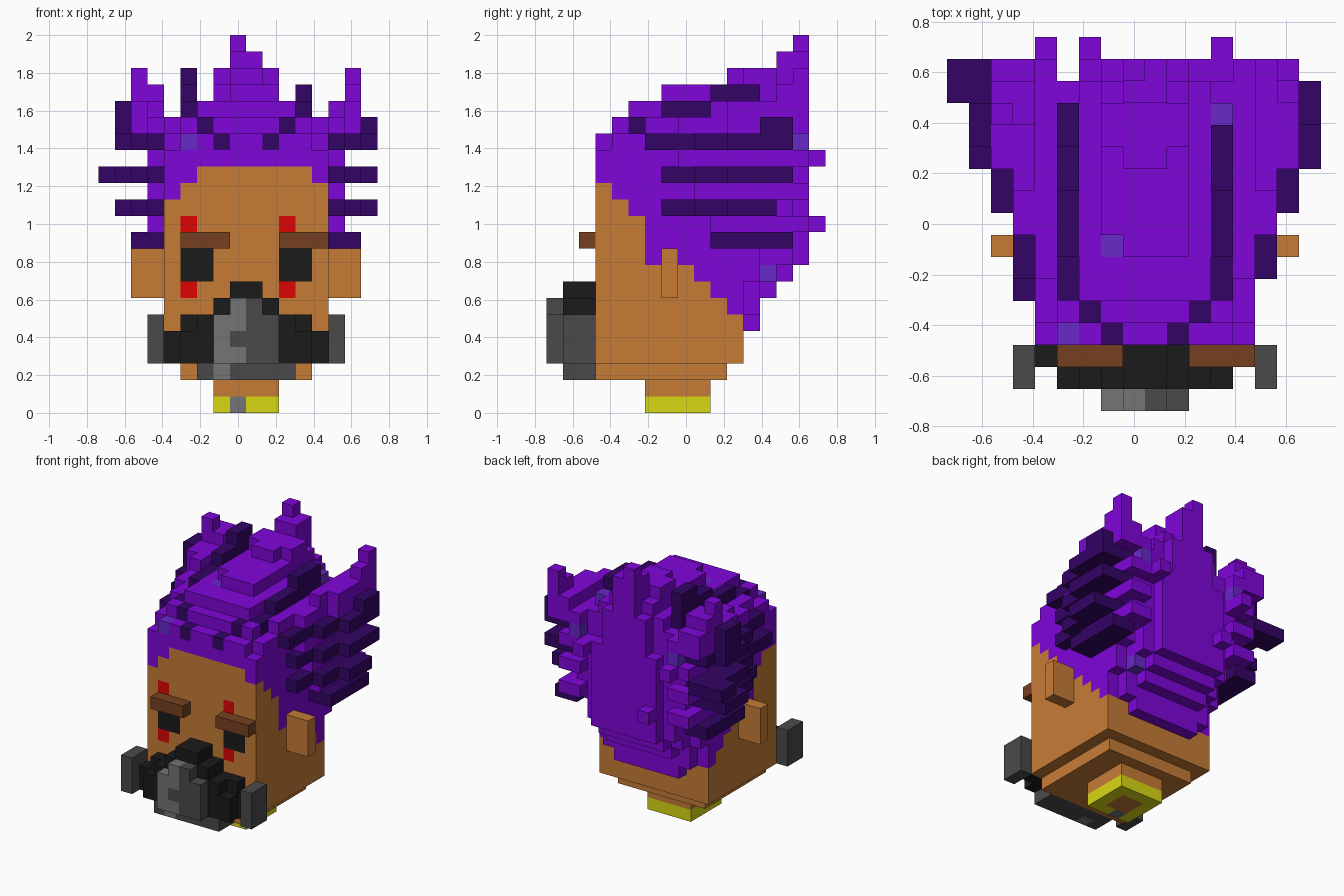
import bpy
import bmesh
from mathutils import Vector

default = bpy.data.objects.get("Cube")
if default:
    bpy.data.objects.remove(default, do_unlink=True)

UNIT = 2 / 23                       # edge length of one block
ORIGIN = Vector((8.5, 8.5, 0))      # grid point that sits at the world origin
PALETTE = {
    "skin": "c67c36", "purple": "7f06da", "dark purple": "330466",
    "pale violet": "6729c8", "black": "1b1b1b", "dark grey": "4a4a4a",
    "light grey": "757575", "brown": "764020", "red": "dc0404", "yellow": "d8d815",
}
cells = {}                          # grid position -> (part, colour)


def linear(channel):
    c = channel / 255
    return c / 12.92 if c <= 0.04045 else ((c + 0.055) / 1.055) ** 2.4


def make_material(name, code):
    rgba = [linear(v) for v in bytes.fromhex(code)] + [1]
    mat = bpy.data.materials.new(name)
    mat.use_nodes = True
    mat.diffuse_color = rgba
    shader = mat.node_tree.nodes["Principled BSDF"]
    shader.inputs["Base Color"].default_value = rgba
    shader.inputs["Roughness"].default_value = 0.8
    return mat


def box(part, colour, xs, ys, zs):
    """Fill a block of cells; later blocks replace earlier ones."""
    for x in range(*xs):
        for y in range(*ys):
            for z in range(*zs):
                cells[x, y, z] = (part, colour)


def pair(part, colour, xs, ys, zs):
    """Fill a block on the left and its mirror image on the right."""
    box(part, colour, xs, ys, zs)
    box(part, colour, (18 - xs[1], 18 - xs[0]), ys, zs)


# Neck with collar and its front clasp
box("neck", "skin", (7, 11), (6, 10), (0, 2))
box("collar", "yellow", (7, 11), (6, 10), (0, 1))
box("neck", "skin", (8, 10), (7, 9), (0, 1))
box("collar_clasp", "light grey", (8, 9), (6, 7), (0, 1))

# Head, chin and ears
box("head", "skin", (5, 13), (3, 11), (2, 3))
box("head", "skin", (4, 14), (3, 12), (3, 16))
pair("ears", "skin", (14, 16), (7, 8), (7, 10))

# Eyes, face paint and brows
for start in (5, 11):
    box("face_paint", "red", (start, start + 1), (3, 4), (7, 12))
    box("eyes", "black", (start, start + 2), (3, 4), (8, 10))
    box("head", "skin", (start, start + 1), (3, 4), (10, 11))
    box("brows", "brown", (start, start + 3), (2, 3), (10, 11))

# Breathing mask
box("mask", "black", (4, 14), (2, 3), (3, 5))
box("mask", "black", (5, 13), (2, 3), (3, 6))
box("mask", "black", (5, 13), (1, 2), (3, 5))
box("mask", "black", (6, 12), (1, 2), (5, 6))
box("mask", "black", (7, 11), (1, 3), (6, 7))
box("mask", "black", (8, 10), (1, 3), (7, 8))
box("mask_chin", "dark grey", (6, 12), (1, 3), (2, 3))
pair("mask_filters", "dark grey", (14, 15), (1, 3), (3, 6))
box("mask_snout", "dark grey", (7, 11), (0, 1), (3, 6))
box("mask_snout", "dark grey", (8, 10), (0, 1), (6, 7))
box("mask_snout", "light grey", (7, 8), (0, 1), (3, 6))
box("mask_snout", "light grey", (8, 9), (0, 1), (5, 7))
box("mask_snout", "light grey", (8, 9), (0, 1), (3, 4))
box("mask_chin", "light grey", (7, 8), (1, 2), (2, 3))

# Scalp: a stepped hairline falling towards the nape
for y, low in enumerate((15, 13, 12, 9, 10, 9, 8, 7, 6), 3):
    box("hair", "purple", (4, 14), (y, y + 1), (low, 16))
box("hair", "purple", (5, 13), (3, 4), (16, 17))
box("hair", "purple", (4, 14), (4, 12), (16, 17))
pair("hair", "purple", (13, 14), (3, 4), (14, 15))
box("hair", "purple", (4, 5), (3, 4), (13, 14))
box("hair", "purple", (5, 6), (3, 4), (14, 15))

# Back of the hair: overhanging layers that taper to a point, and a raised panel
for y, low in ((12, 5), (13, 7), (14, 8)):
    for z in range(low, 17):
        inset = max(0, 2 - (z - low + 1) // 2)
        box("hair", "purple", (4 + inset, 14 - inset), (y, y + 1), (z, z + 1))
box("back_panel", "purple", (6, 12), (15, 16), (9, 16))
box("back_panel", "purple", (7, 11), (15, 16), (16, 19))

# Crown: narrowing layers that climb to a peak at the back
box("hair", "purple", (5, 13), (4, 6), (17, 18))
box("hair", "purple", (4, 14), (6, 15), (17, 18))
box("hair", "purple", (6, 12), (5, 15), (18, 19))
box("hair", "purple", (7, 11), (8, 15), (19, 20))
box("hair", "purple", (8, 11), (7, 8), (19, 20))
box("hair", "purple", (8, 10), (11, 12), (20, 21))
box("hair", "purple", (7, 11), (12, 14), (20, 21))
box("hair", "purple", (8, 10), (14, 16), (19, 22))
box("hair", "purple", (8, 9), (15, 16), (22, 23))

# Dark ridges along both sides of the crown
pair("hair_ridges", "dark purple", (12, 13), (5, 7), (17, 18))
pair("hair_ridges", "dark purple", (12, 13), (7, 14), (18, 19))
pair("hair_ridges", "dark purple", (12, 13), (10, 13), (19, 20))
box("hair_ridges", "dark purple", (5, 6), (12, 14), (19, 21))
pair("hair_ridges", "dark purple", (11, 12), (4, 5), (17, 18))
pair("hair_ridges", "dark purple", (10, 11), (3, 4), (16, 17))

# Purple side layers
for z, start in ((11, 10), (13, 9), (15, 8)):
    pair("side_hair", "purple", (14, 15), (start, 15), (z, z + 1))
    pair("side_hair", "purple", (13, 15), (14, 16), (z, z + 1))
pair("side_hair", "purple", (14, 15), (8, 16), (17, 18))
pair("side_hair", "purple", (14, 15), (10, 16), (18, 19))
pair("side_hair", "purple", (15, 16), (11, 16), (17, 19))
pair("side_hair", "purple", (13, 14), (14, 16), (17, 18))

# Dark side fins, each widening in steps towards the back
for z, start, end in ((10, 10, 15), (12, 7, 14), (14, 7, 15), (16, 6, 15)):
    pair("side_fins", "dark purple", (14, 15), (start, end), (z, z + 1))
    pair("side_fins", "dark purple", (15, 16), (max(start, 9), end), (z, z + 1))
    if z > 10:
        box("side_fins", "dark purple", (16, 17), (11, end), (z, z + 1))
        box("side_fins", "dark purple", (1, 2), (11, 14), (z, z + 1))
box("side_fins", "dark purple", (3, 4), (5, 7), (14, 15))
box("side_fins", "dark purple", (0, 3), (14, 16), (14, 15))
box("side_fins", "dark purple", (16, 17), (13, 15), (17, 18))
box("side_fins", "dark purple", (1, 2), (12, 14), (17, 19))

# Upright tufts and short spikes at the back
box("tufts", "purple", (15, 16), (14, 16), (19, 20))
box("tufts", "purple", (15, 16), (15, 16), (20, 21))
box("tufts", "purple", (2, 4), (13, 15), (19, 20))
box("tufts", "purple", (2, 3), (13, 14), (20, 21))
for x, z in ((4, 15), (6, 11), (12, 15)):
    box("back_spikes", "purple", (x, x + 1), (15, 17), (z, z + 1))

# Pale violet flecks
flecks = ((5, 3, 16), (7, 7, 18), (12, 13, 18), (12, 13, 8), (4, 15, 16), (13, 15, 16))
for x, y, z in flecks:
    box("hair_flecks", "pale violet", (x, x + 1), (y, y + 1), (z, z + 1))

# Turn each part into a mesh of its exposed block faces
materials = {name: make_material(name, code) for name, code in PALETTE.items()}
AXES = [Vector(a) for a in ((1, 0, 0), (0, 1, 0), (0, 0, 1))]


def build_part(part):
    bm = bmesh.new()
    corners = {}
    slots = []

    def corner(p):
        key = tuple(round(c) for c in p)
        if key not in corners:
            corners[key] = bm.verts.new((p - ORIGIN) * UNIT)
        return corners[key]

    for pos, (owner, colour) in cells.items():
        if owner != part:
            continue
        if colour not in slots:
            slots.append(colour)
        for i, axis in enumerate(AXES):
            u, v = AXES[(i + 1) % 3], AXES[(i + 2) % 3]
            for side in (-1, 1):
                if tuple(int(c) for c in Vector(pos) + axis * side) in cells:
                    continue
                base = Vector(pos) + (axis if side > 0 else Vector())
                loop = [base, base + u, base + u + v, base + v][::side]
                face = bm.faces.new([corner(p) for p in loop])
                face.material_index = slots.index(colour)
    mesh = bpy.data.meshes.new(part)
    bm.to_mesh(mesh)
    bm.free()
    for colour in slots:
        mesh.materials.append(materials[colour])
    bpy.context.collection.objects.link(bpy.data.objects.new(part, mesh))


for part in sorted({owner for owner, colour in cells.values()}):
    build_part(part)
